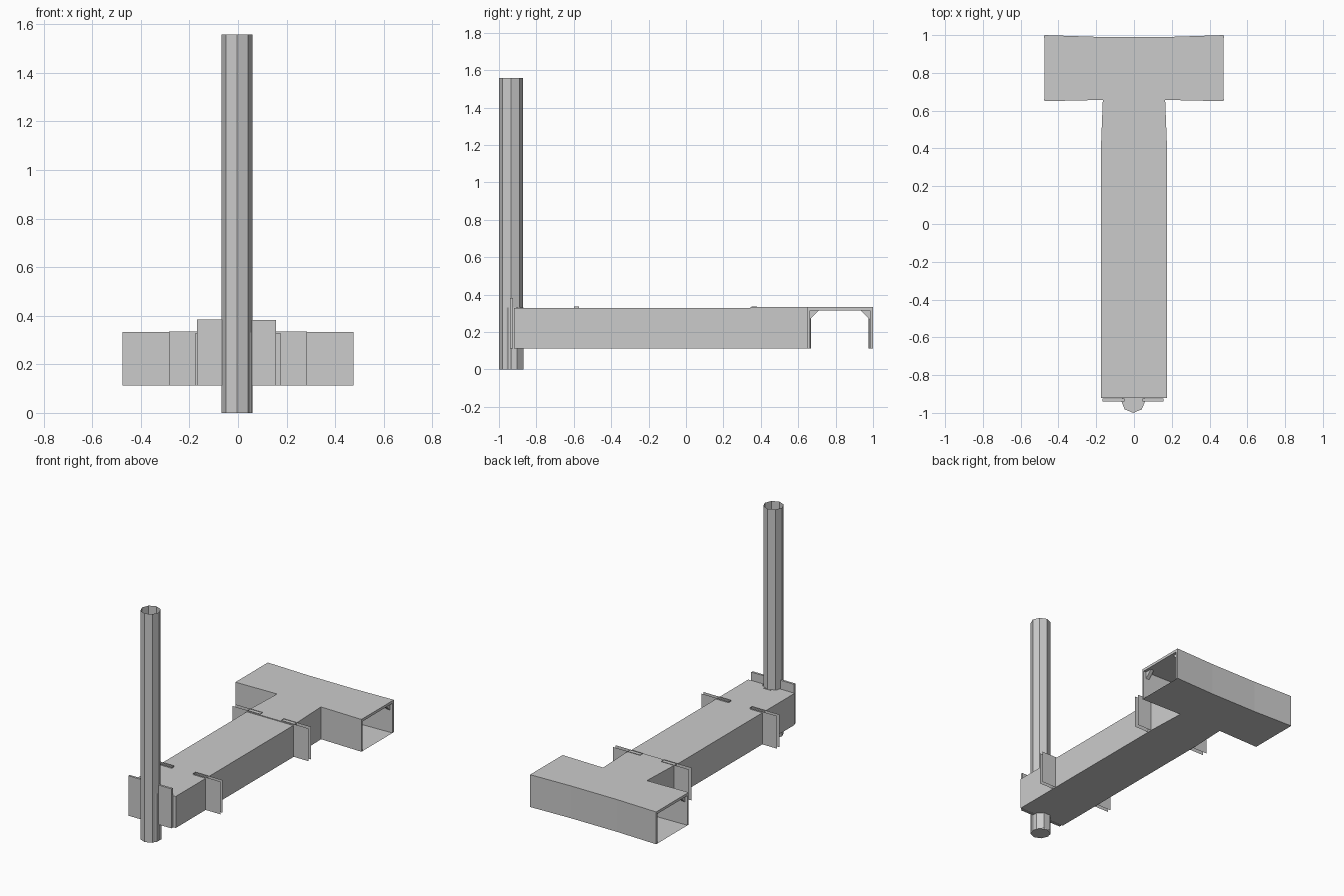
import bpy, bmesh, math

if "Cube" in bpy.data.objects:
    bpy.data.objects.remove(bpy.data.objects["Cube"])

Z0, Z1 = 0.113, 0.333


def make(name, verts, faces, thick=0, mirror=False):
    me = bpy.data.meshes.new(name)
    me.from_pydata(verts, [], faces)
    ob = bpy.data.objects.new(name, me)
    bpy.context.collection.objects.link(ob)
    if thick:
        m = ob.modifiers.new("thickness", 'SOLIDIFY')
        m.thickness, m.offset = thick, -1
    if mirror:
        ob.modifiers.new("mirror", 'MIRROR')
    return ob


def wall(name, path, z0, z1, thick=0, mirror=False):
    """Vertical sheet along a path, thickened to the left of the path."""
    n = len(path)
    verts = [(x, y, z) for z in (z0, z1) for x, y in path]
    faces = [(i, i + 1, n + i + 1, n + i) for i in range(n - 1)]
    return make(name, verts, faces, thick, mirror)


def sheet(name, half, z, thick=0):
    """Horizontal sheet from a right-half outline, thickened downwards."""
    pts = half + [(-x, y) for x, y in reversed(half) if x > 0]
    return make(name, [(x, y, z) for x, y in pts], [tuple(range(len(pts)))], thick)


def tube(name, cx, cy, r, z0, z1, turn=0, cap=False):
    """Octagonal open tube, optionally closed at the bottom."""
    ring = [(cx + r * math.cos(turn + i * math.pi / 4),
             cy + r * math.sin(turn + i * math.pi / 4)) for i in range(8)]
    verts = [(x, y, z) for z in (z0, z1) for x, y in ring]
    faces = [(i, (i + 1) % 8, 8 + (i + 1) % 8, 8 + i) for i in range(8)]
    if cap:
        faces.append(tuple(reversed(range(8))))
    return make(name, verts, faces)


def box(name, x0, x1, y0, y1, z0, z1):
    bm = bmesh.new()
    bmesh.ops.create_cube(bm, size=1)
    for v in bm.verts:
        v.co = ((x0 + x1) / 2 + v.co.x * (x1 - x0),
                (y0 + y1) / 2 + v.co.y * (y1 - y0),
                (z0 + z1) / 2 + v.co.z * (z1 - z0))
    me = bpy.data.meshes.new(name)
    bm.to_mesh(me)
    bm.free()
    ob = bpy.data.objects.new(name, me)
    bpy.context.collection.objects.link(ob)
    return ob


# hollow T-shaped beam: top plates, floor, side walls
tee = [(0.175, 0.4), (0.165, 0.657), (0.475, 0.65), (0.475, 1.0), (0.175, 0.99)]
sheet("beam_top", [(0.175, -0.92), (0.175, 0.345)], 0.328)
sheet("crossbar_top", [(0.175, 0.345)] + tee, Z1, 0.018)
sheet("beam_floor", [(0.175, -0.92)] + tee, Z0)
wall("side_wall", [(0, -0.92), (0.175, -0.92)] + tee[:2], Z0, 0.328, 0.006, True)
wall("crossbar_front_wall", [tee[1], tee[2]], Z0, Z1 - 0.002, 0.012, True)
wall("crossbar_back_wall", [tee[3], tee[4]], Z0, Z1 - 0.002, 0.015, True)
wall("crossbar_back_panel", [(0.175, 0.99), (-0.175, 0.99)], Z0, 0.318, 0.01)

# triangular corner brackets inside the crossbar ends
for name, y, d in (("front_bracket", 0.66, 0.05), ("back_bracket", 0.984, -0.05)):
    tri = [(y, 0.315), (y + d, 0.315), (y, 0.265)]
    verts = [(x, a, b) for x in (0.43, 0.455) for a, b in tri]
    make(name, verts, [(0, 1, 2), (5, 4, 3), (0, 3, 4, 1), (1, 4, 5, 2), (2, 5, 3, 0)],
         mirror=True)

# U-shaped side plates
for name, y0, y1 in (("front_side_plate", -0.598, -0.572), ("rear_side_plate", 0.35, 0.38)):
    wall(name, [(0.285, y0), (0.08, y0), (0.08, y1), (0.285, y1)], Z0, 0.336, 0, True)

# end plates beside the pole
box("end_plate_left", -0.168, -0.05, -0.94, -0.925, Z0, 0.385)
box("end_plate_right", 0.045, 0.156, -0.94, -0.925, Z0, 0.382)

# octagonal pole and its lower sleeve
tube("pole", -0.004, -0.936, 0.064, 0, 1.557, 0, True)
tube("pole_sleeve", -0.002, -0.928, 0.064, 0, 0.33, math.pi / 8)
